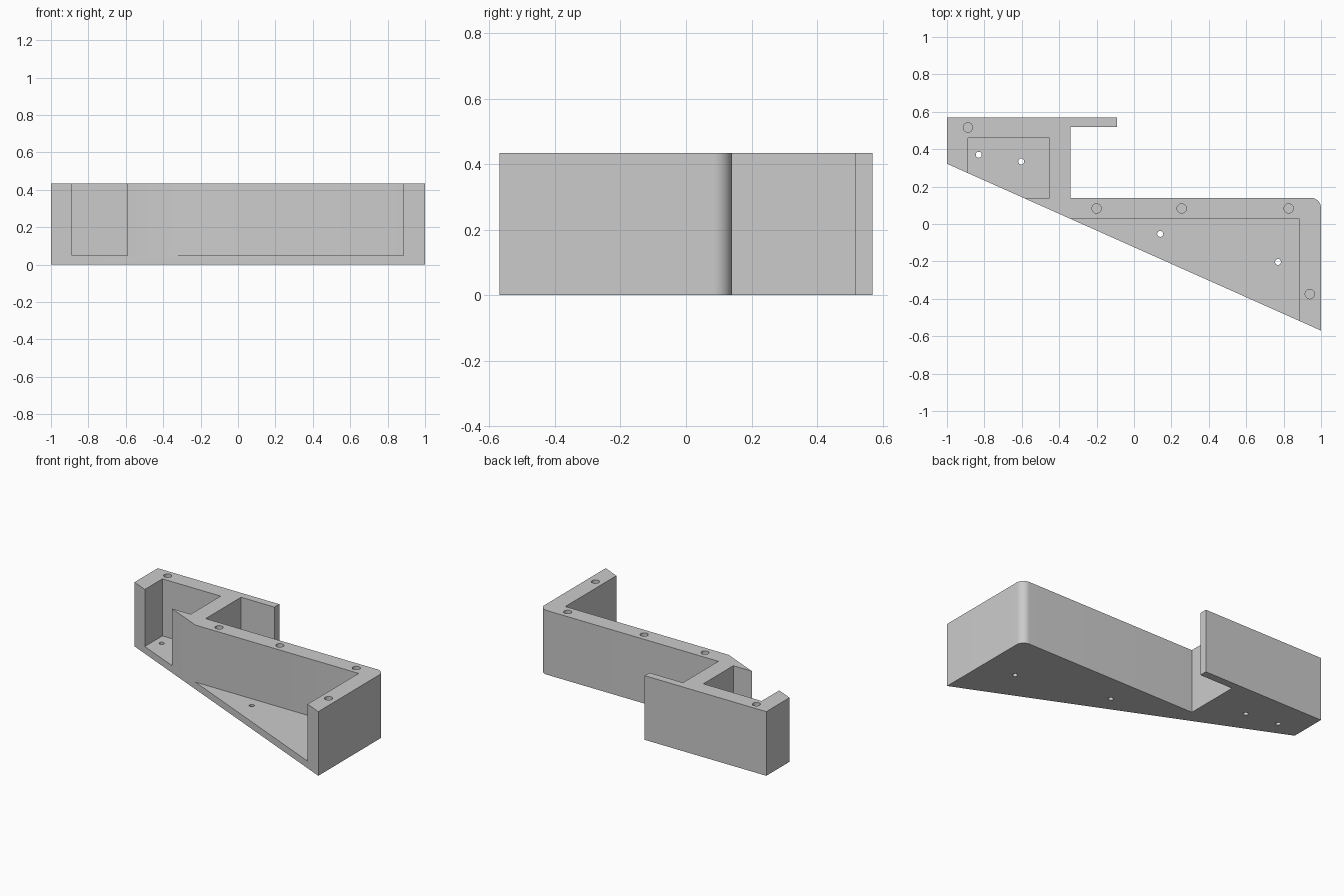
import bpy, bmesh, math
from mathutils import Matrix, Vector

cube = bpy.data.objects.get("Cube")
if cube:
    bpy.data.objects.remove(cube, do_unlink=True)

HEIGHT, FLOOR = 0.434, 0.048

grey = bpy.data.materials.new("light grey")
grey.use_nodes = True
grey.diffuse_color = (0.6, 0.6, 0.6, 1)
grey.node_tree.nodes["Principled BSDF"].inputs["Base Color"].default_value = (0.6, 0.6, 0.6, 1)


def make_object(name, bm):
    bmesh.ops.recalc_face_normals(bm, faces=bm.faces)
    mesh = bpy.data.meshes.new(name)
    bm.to_mesh(mesh)
    bm.free()
    mesh.materials.append(grey)
    obj = bpy.data.objects.new(name, mesh)
    bpy.context.collection.objects.link(obj)
    return obj


def add_prism(bm, outline, z0, z1):
    base = bm.faces.new([bm.verts.new((x, y, z0)) for x, y in outline])
    top = bmesh.ops.extrude_face_region(bm, geom=[base], use_keep_orig=True)["geom"]
    verts = [v for v in top if isinstance(v, bmesh.types.BMVert)]
    bmesh.ops.translate(bm, verts=verts, vec=(0, 0, z1 - z0))


def add_box(bm, x0, x1, y0, y1, z0, z1):
    add_prism(bm, [(x0, y0), (x1, y0), (x1, y1), (x0, y1)], z0, z1)


def add_cylinder(bm, x, y, radius, z0, z1):
    bmesh.ops.create_cone(bm, cap_ends=True, segments=32, radius1=radius, radius2=radius,
                          depth=z1 - z0, matrix=Matrix.Translation(Vector((x, y, (z0 + z1) / 2))))


def cut(target, cutter):
    cutter.hide_render = True
    mod = target.modifiers.new("cut", "BOOLEAN")
    mod.operation = "DIFFERENCE"
    mod.solver = "EXACT"
    mod.object = cutter
    bpy.context.view_layer.objects.active = target
    bpy.ops.object.modifier_apply(modifier=mod.name)
    bpy.data.objects.remove(cutter, do_unlink=True)


# Bracket body: sloping front, notched back with a thin lip, one rounded corner
r = 0.055
corner = [(1 - r + r * math.cos(a), 0.14 - r + r * math.sin(a))
          for a in (math.pi / 2 * i / 12 for i in range(13))]
outline = [(-1, 0.322), (1, -0.57)] + corner + [
    (-0.34, 0.14), (-0.34, 0.518), (-0.09, 0.518), (-0.09, 0.57), (-1, 0.57)]
bm = bmesh.new()
add_prism(bm, outline, 0, HEIGHT)
bracket = make_object("bracket_body", bm)

# Two pockets, open at the top and the sloping front
bm = bmesh.new()
add_box(bm, -0.888, -0.452, 0.14, 0.46, FLOOR, 0.6)
add_box(bm, -0.6, 0.884, -0.8, 0.027, FLOOR, 0.6)
cut(bracket, make_object("pocket_cutter", bm))

# Blind screw holes in the wall tops and small holes through the floor
bm = bmesh.new()
for x, y in [(-0.888, 0.516), (-0.2, 0.083), (0.255, 0.083), (0.827, 0.083), (0.94, -0.375)]:
    add_cylinder(bm, x, y, 0.025, HEIGHT - 0.2, 0.6)
for x, y in [(-0.83, 0.37), (-0.603, 0.334), (0.14, -0.053), (0.77, -0.203)]:
    add_cylinder(bm, x, y, 0.016, -0.1, 0.1)
cut(bracket, make_object("hole_cutter", bm))

# Smooth the round corner and holes, keep the other edges sharp
bpy.ops.object.select_all(action="DESELECT")
bracket.select_set(True)
bpy.context.view_layer.objects.active = bracket
bpy.ops.object.shade_smooth_by_angle(angle=math.radians(30))
